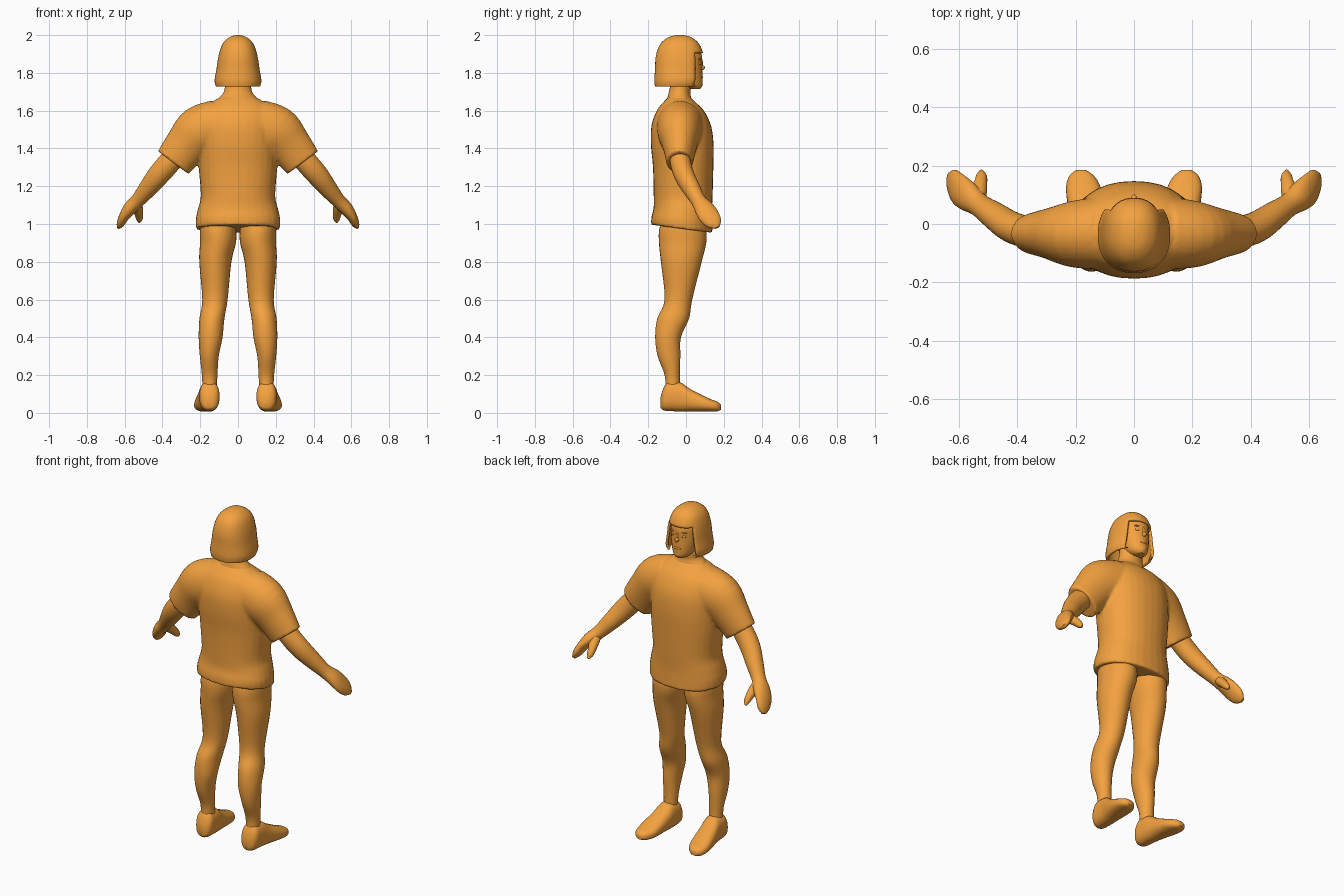
import bpy, bmesh, math
from mathutils import Vector

if "Cube" in bpy.data.objects:
    bpy.data.objects.remove(bpy.data.objects["Cube"])

orange = bpy.data.materials.new("orange")
orange.diffuse_color = (.9, .36, .05, 1)
orange.use_nodes = True
orange.node_tree.nodes["Principled BSDF"].inputs["Base Color"].default_value = orange.diffuse_color


def catmull(p0, p1, p2, p3, t):
    return [0.5 * (2 * b + (c - a) * t + (2 * a - 5 * b + 4 * c - d) * t * t
                   + (3 * b - a - 3 * c + d) * t ** 3) for a, b, c, d in zip(p0, p1, p2, p3)]


def loft(bm, rings, hint, axis=None, n=2.0, steps=4, sides=32, sx=1, caps=(True, True)):
    """Skin (x, y, z, ru, rv) rings; u follows hint, v is across the path."""
    pts = []
    for i in range(len(rings) - 1):
        p = [rings[max(i - 1, 0)], rings[i], rings[i + 1], rings[min(i + 2, len(rings) - 1)]]
        pts += [catmull(*p, k / steps) for k in range(steps)]
    pts.append(list(rings[-1]))
    loops = []
    for i, p in enumerate(pts):
        a, b = pts[max(i - 1, 0)], pts[min(i + 1, len(pts) - 1)]
        t = Vector(axis) if axis else (Vector(b[:3]) - Vector(a[:3])).normalized()
        u = Vector(hint) - t * t.dot(Vector(hint))
        u.normalize()
        v = t.cross(u)
        loop = []
        for k in range(sides):
            ang = 2 * math.pi * k / sides
            c, s = math.cos(ang), math.sin(ang)
            co = (Vector(p[:3]) + u * p[3] * math.copysign(abs(c) ** (2 / n), c)
                  + v * p[4] * math.copysign(abs(s) ** (2 / n), s))
            loop.append(bm.verts.new((co.x * sx, co.y, max(co.z, 0))))
        loops.append(loop)
    for a, b in zip(loops, loops[1:]):
        for k in range(sides):
            j = (k + 1) % sides
            bm.faces.new((a[k], a[j], b[j], b[k]))
    if caps[0]:
        bm.faces.new(loops[0][::-1])
    if caps[1]:
        bm.faces.new(loops[-1])


def finish(bm, name, mirror=False, angle=50):
    bmesh.ops.recalc_face_normals(bm, faces=bm.faces)
    me = bpy.data.meshes.new(name)
    bm.to_mesh(me)
    bm.free()
    me.materials.append(orange)
    ob = bpy.data.objects.new(name, me)
    bpy.context.collection.objects.link(ob)
    bpy.ops.object.select_all(action='DESELECT')
    ob.select_set(True)
    bpy.context.view_layer.objects.active = ob
    bpy.ops.object.shade_smooth_by_angle(angle=math.radians(angle))
    if mirror:
        ob.modifiers.new("Mirror", 'MIRROR')
    return ob


def part(name, rings, hint, mirror=False, **kw):
    bm = bmesh.new()
    loft(bm, rings, hint, **kw)
    return finish(bm, name, mirror)


def upright(rows):
    """(z, half width, y centre, half depth) rows to rings."""
    return [(0, y, z, w, d) for z, w, y, d in rows]


X, Y, Z = (1, 0, 0), (0, 1, 0), (0, 0, 1)

# Loose shirt: torso and sleeves fused into one skin
bm = bmesh.new()
loft(bm, upright([(.972, .222, -.022, .163), (1.02, .224, -.022, .161), (1.08, .212, -.017, .155),
                  (1.15, .197, -.015, .156), (1.3, .208, -.015, .16), (1.42, .213, -.02, .166),
                  (1.52, .21, -.025, .158), (1.6, .19, -.03, .125), (1.645, .14, -.035, .085),
                  (1.675, .085, -.035, .055)]), X, axis=Z, n=2.2)
for v in bm.verts:  # hem dips at the face side
    if v.co.z < 1.1:
        v.co.z -= .13 * v.co.y * (1.1 - v.co.z) / .125
for side in (1, -1):
    loft(bm, [(.10, -.03, 1.525, .125, .135), (.20, -.035, 1.485, .115, .14),
              (.275, -.033, 1.412, .09, .116), (.343, -.033, 1.325, .07, .101)], Y, sx=side)
shirt = finish(bm, "shirt", angle=45)
rm = shirt.modifiers.new("Fuse", 'REMESH')
rm.mode = 'VOXEL'
rm.voxel_size = .009
rm.use_smooth_shade = True
sm = shirt.modifiers.new("Soften", 'SMOOTH')
sm.iterations = 2

# Arms with mitten hands, and thumbs
part("arm", [(.30, -.03, 1.40, .055, .06), (.355, -.03, 1.335, .055, .06), (.42, -.01, 1.26, .053, .058),
             (.48, .03, 1.185, .047, .048), (.53, .065, 1.125, .04, .038), (.57, .095, 1.085, .052, .036),
             (.60, .12, 1.045, .055, .028), (.62, .15, 1.005, .042, .021),
             (.632, .166, .982, .014, .009)], Y, mirror=True)
part("thumb", [(.548, .07, 1.12, .03, .03), (.534, .105, 1.088, .03, .027),
               (.524, .145, 1.05, .022, .022), (.522, .165, 1.028, .018, .017),
               (.523, .182, 1.01, .006, .006)], X, mirror=True)

# Trouser legs
part("leg", [(.105, -.02, 1.05, .09, .10), (.105, -.018, .97, .096, .124), (.106, -.018, .9, .095, .125),
             (.12, -.025, .8, .085, .108), (.122, -.04, .6, .067, .073), (.138, -.068, .5, .066, .084),
             (.145, -.095, .4, .063, .068), (.152, -.09, .3, .05, .06), (.15, -.073, .2, .041, .04),
             (.15, -.07, .12, .038, .04)], X, mirror=True, axis=(0, 0, -1))

# Shoes: lofted heel to toe
part("shoe", [(.148, -.134, .055, .02, .03), (.15, -.122, .07, .042, .055), (.151, -.1, .085, .052, .075),
              (.152, -.07, .087, .054, .078), (.154, -.025, .083, .055, .076), (.16, .02, .068, .058, .06),
              (.168, .08, .052, .061, .045), (.174, .13, .04, .058, .033), (.179, .165, .034, .042, .026),
              (.181, .184, .03, .018, .014)], X, mirror=True, axis=Y, n=2.4)

# Neck and head
part("neck", upright([(1.62, .13, -.035, .075), (1.665, .102, -.035, .064), (1.69, .08, -.035, .058),
                      (1.72, .07, -.03, .056), (1.79, .067, -.025, .055)]), X, axis=Z)
part("head", upright([(1.715, .028, .045, .03), (1.735, .052, .025, .062), (1.78, .074, -.003, .09),
                      (1.84, .085, -.015, .1), (1.9, .085, -.02, .102), (1.95, .07, -.03, .08),
                      (1.97, .03, -.03, .03)]), X, axis=Z)

# Bob haircut: shell with the face opening cut out
bm = bmesh.new()
loft(bm, upright([(1.728, .117, -.042, .122), (1.76, .124, -.036, .132), (1.82, .114, -.034, .13),
                  (1.88, .105, -.033, .128), (1.93, .092, -.033, .115), (1.965, .074, -.033, .093),
                  (1.99, .044, -.033, .057), (2.0, .012, -.033, .018)]),
     X, axis=Z, n=2.25, sides=48, caps=(False, True))
opening = [f for f in bm.faces if f.calc_center_median().y > .045 and f.calc_center_median().z < 1.91]
bmesh.ops.delete(bm, geom=opening, context='FACES')
hair = finish(bm, "hair")
so = hair.modifiers.new("Thickness", 'SOLIDIFY')
so.thickness = .014
so.offset = -1


# Facial features
def blob(name, loc, scale, mirror=False):
    bm = bmesh.new()
    bmesh.ops.create_uvsphere(bm, u_segments=16, v_segments=10, radius=1)
    for v in bm.verts:
        v.co = Vector([c * s + l for c, s, l in zip(v.co, scale, loc)])
    finish(bm, name, mirror)


blob("eye", (.034, .07, 1.85), (.014, .01, .008), True)
blob("eyebrow", (.035, .071, 1.873), (.02, .009, .005), True)
blob("nose", (0, .081, 1.828), (.012, .02, .014))
blob("nose_bridge", (0, .079, 1.85), (.008, .011, .03))
blob("mouth", (0, .083, 1.777), (.024, .007, .007))
blob("chin", (0, .071, 1.738), (.024, .018, .016))
